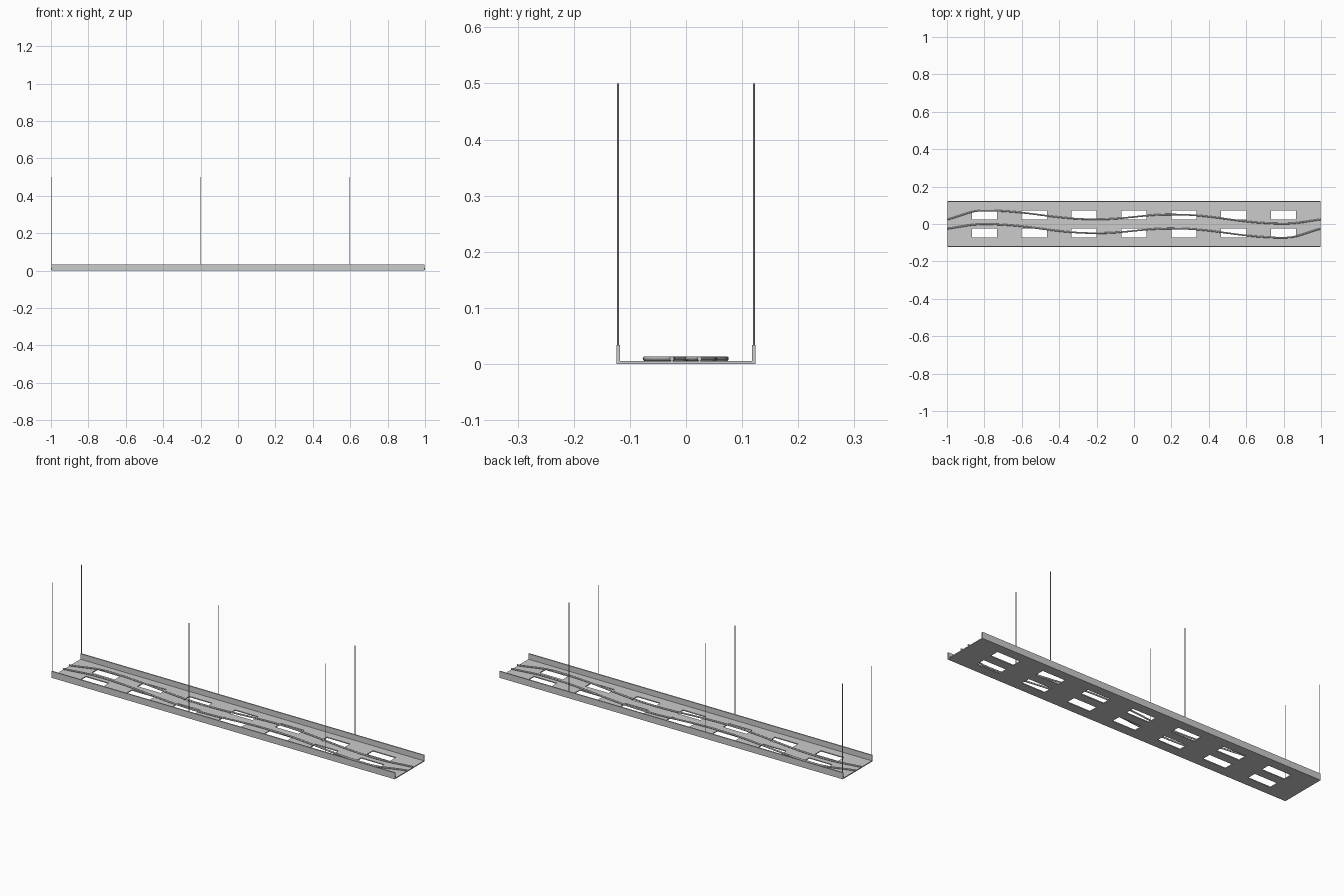
import bpy, bmesh

if "Cube" in bpy.data.objects:
    bpy.data.objects.remove(bpy.data.objects["Cube"])

HALF = 0.998      # half length of the tray
FLOOR = 0.005     # floor thickness


def finish(name, bm):
    bmesh.ops.recalc_face_normals(bm, faces=bm.faces)
    mesh = bpy.data.meshes.new(name)
    bm.to_mesh(mesh)
    bm.free()
    obj = bpy.data.objects.new(name, mesh)
    bpy.context.collection.objects.link(obj)
    return obj


def box(name, lo, hi):
    bm = bmesh.new()
    bmesh.ops.create_cube(bm, size=1)
    for v in bm.verts:
        v.co = [(a + b) / 2 + c * (b - a) for a, b, c in zip(lo, hi, v.co)]
    return finish(name, bm)


# Perforated floor: a grid with the slot cells left open, then extruded
xs = [-HALF]
for i in range(7):
    c = (i - 3) * 0.2667
    xs += [c - 0.067, c + 0.067]
xs.append(HALF)
ys = [-0.118, -0.073, -0.024, 0.024, 0.073, 0.118]
bm = bmesh.new()
grid = [[bm.verts.new((x, y, 0)) for y in ys] for x in xs]
for i in range(len(xs) - 1):
    for j in range(len(ys) - 1):
        if i % 2 and j % 2:
            continue
        bm.faces.new((grid[i][j], grid[i + 1][j], grid[i + 1][j + 1], grid[i][j + 1]))
ext = bmesh.ops.extrude_face_region(bm, geom=bm.faces[:], use_keep_orig=True)
top = [g for g in ext["geom"] if isinstance(g, bmesh.types.BMVert)]
bmesh.ops.translate(bm, verts=top, vec=(0, 0, FLOOR))
finish("tray_floor", bm)

# Side walls and threaded hanger rods
for side, s in (("front", -1), ("back", 1)):
    y0, y1 = sorted((s * 0.1175, s * 0.124))
    box(f"{side}_wall", (-HALF, y0, 0), (HALF, y1, 0.034))
    for n, x in enumerate((-0.995, -0.2, 0.595)):
        bpy.ops.mesh.primitive_cylinder_add(vertices=12, radius=0.0018, depth=0.499,
                                            location=(x, s * 0.121, 0.2505))
        rod = bpy.context.object
        rod.name = f"{side}_hanger_rod_{n + 1}"
        bpy.ops.object.shade_smooth_by_angle()


# Cables snaking along the floor, level at each crest and trough
def cable(name, pts):
    cu = bpy.data.curves.new(name, "CURVE")
    cu.dimensions = "3D"
    cu.bevel_depth = 0.0042
    cu.bevel_resolution = 3
    cu.use_fill_caps = True
    cu.resolution_u = 14
    sp = cu.splines.new("BEZIER")
    sp.bezier_points.add(len(pts) - 1)
    for i, (x, y) in enumerate(pts):
        p = sp.bezier_points[i]
        p.handle_left_type = p.handle_right_type = "FREE"
        left = (x - pts[i - 1][0]) * 0.4 if i else 0.05
        right = (pts[i + 1][0] - x) * 0.4 if i < len(pts) - 1 else 0.05
        # end points head towards their neighbour
        slope = 0
        if i == 0:
            slope = (pts[1][1] - y) / (pts[1][0] - x)
        elif i == len(pts) - 1:
            slope = (y - pts[i - 1][1]) / (x - pts[i - 1][0])
        z = FLOOR + 0.0045
        p.co = (x, y, z)
        p.handle_left = (x - left, y - slope * left, z)
        p.handle_right = (x + right, y + slope * right, z)
    obj = bpy.data.objects.new(name, cu)
    bpy.context.collection.objects.link(obj)


cable("back_cable", [(-0.999, 0.024), (-0.8, 0.072), (-0.2, 0.025),
                     (0.2, 0.051), (0.8, 0.002), (0.999, 0.024)])
cable("front_cable", [(-0.999, -0.025), (-0.8, -0.001), (-0.2, -0.049),
                      (0.2, -0.024), (0.8, -0.073), (0.999, -0.025)])
